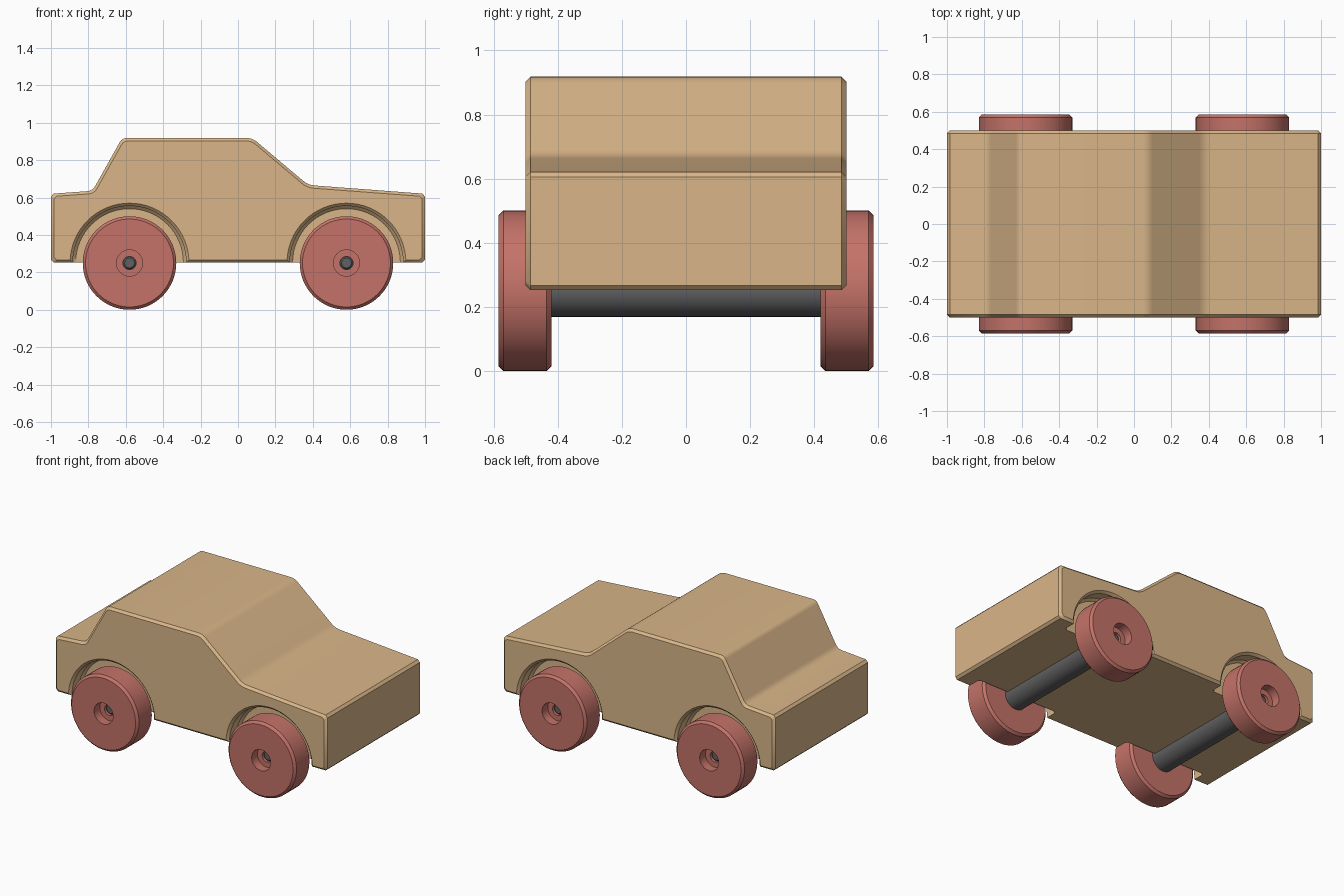
import bpy, bmesh
from math import radians, tau
from mathutils import Vector

if "Cube" in bpy.data.objects:
    bpy.data.objects.remove(bpy.data.objects["Cube"])

WHEEL_X, WHEEL_R, BOTTOM = 0.58, 0.25, 0.252
BEV = 0.015


def material(name, rgb):
    m = bpy.data.materials.new(name)
    m.diffuse_color = (*rgb, 1)
    m.use_nodes = True
    m.node_tree.nodes["Principled BSDF"].inputs["Base Color"].default_value = m.diffuse_color
    return m


wood = material("light_wood", (0.70, 0.47, 0.25))
red = material("red_paint", (0.55, 0.17, 0.14))
steel = material("dark_metal", (0.12, 0.12, 0.12))


def finish(name, bm, mat):
    bmesh.ops.remove_doubles(bm, verts=bm.verts, dist=1e-5)
    bmesh.ops.recalc_face_normals(bm, faces=bm.faces)
    mesh = bpy.data.meshes.new(name)
    bm.to_mesh(mesh)
    bm.free()
    ob = bpy.data.objects.new(name, mesh)
    bpy.context.collection.objects.link(ob)
    if mat:
        mesh.materials.append(mat)
    return ob


def activate(ob):
    bpy.ops.object.select_all(action='DESELECT')
    ob.select_set(True)
    bpy.context.view_layer.objects.active = ob


def smooth(ob):
    activate(ob)
    bpy.ops.object.shade_smooth_by_angle(angle=radians(30))


def lathe(name, points, centre, side, mat, closed=False):
    """Revolve (radius, y) points about a y-parallel axis; side flips y."""
    bm = bmesh.new()
    vs = [bm.verts.new((centre[0] + r, y * side, centre[1])) for r, y in points]
    edges = [bm.edges.new(p) for p in zip(vs, vs[1:])]
    if closed:
        edges.append(bm.edges.new((vs[-1], vs[0])))
    bmesh.ops.spin(bm, geom=vs + edges, cent=(centre[0], 0, centre[1]),
                   axis=(0, 1, 0), angle=tau, steps=64)
    return finish(name, bm, mat)


def inset(pts, d):
    """Offset a counter-clockwise outline inwards by d."""
    out = []
    for i, p in enumerate(pts):
        a = (p - pts[i - 1]).normalized()
        b = (pts[(i + 1) % len(pts)] - p).normalized()
        na, nb = Vector((-a.y, a.x)), Vector((-b.y, b.x))
        out.append(p + (na + nb) * (d / (1 + na.dot(nb))))
    return out


def round_corners(pts, sizes):
    """Cut each corner back by its size, with the given number of steps."""
    out = []
    for i, p in enumerate(pts):
        size, steps = sizes[i]
        a = p + (pts[i - 1] - p).normalized() * size
        b = p + (pts[(i + 1) % len(pts)] - p).normalized() * size
        for k in range(steps + 1):
            t = k / steps
            out.append(a * (1 - t) ** 2 + p * 2 * t * (1 - t) + b * t * t)
    return out


# Body: car outline lofted across the width with chamfered sides
outline = [(-1, BOTTOM), (1, BOTTOM), (1, 0.62), (0.375, 0.667), (0.077, 0.918),
           (-0.62, 0.918), (-0.778, 0.636), (-1, 0.62)]
corner = [(BEV, 1), (BEV, 1), (BEV, 1), (0.035, 4), (0.03, 4),
          (0.025, 4), (0.03, 4), (BEV, 1)]
full = [Vector(p) for p in outline]
small = inset(full, BEV)
bm = bmesh.new()
rings = []
for y, pts in ((-0.5, small), (-0.5 + BEV, full), (0.5 - BEV, full), (0.5, small)):
    rings.append([bm.verts.new((p.x, y, p.y)) for p in round_corners(pts, corner)])
n = len(rings[0])
for r0, r1 in zip(rings, rings[1:]):
    for i in range(n):
        j = (i + 1) % n
        bm.faces.new((r0[i], r0[j], r1[j], r1[i]))
bm.faces.new(rings[0])
bm.faces.new(rings[-1])
body = finish("car_body", bm, wood)

# Wheel arches: chamfered round pockets cut into both sides
arch = [(0, 0.4), (0.288, 0.4), (0.303, 0.415), (0.303, 0.485), (0.348, 0.53), (0, 0.53)]
for x in (-WHEEL_X, WHEEL_X):
    for side in (-1, 1):
        cutter = lathe("arch_cutter", arch, (x, BOTTOM), side, None)
        cutter.hide_render = True
        activate(body)
        mod = body.modifiers.new("arch", 'BOOLEAN')
        mod.operation, mod.solver, mod.object = 'DIFFERENCE', 'EXACT', cutter
        bpy.ops.object.modifier_apply(modifier=mod.name)
        bpy.data.objects.remove(cutter)
smooth(body)

# Wheels with a counterbored hub, and axles with thin pins at the ends
wheel = [(0.035, 0.42), (0.235, 0.42), (0.25, 0.435), (0.25, 0.57), (0.235, 0.585),
         (0.07, 0.585), (0.07, 0.525), (0.035, 0.525)]
axle = [(0, -0.515), (0.026, -0.515), (0.034, -0.507), (0.034, -0.421), (0.081, -0.421),
        (0.081, 0.421), (0.034, 0.421), (0.034, 0.507), (0.026, 0.515), (0, 0.515)]
for end, x in (("rear", -WHEEL_X), ("front", WHEEL_X)):
    for label, side in (("right", -1), ("left", 1)):
        smooth(lathe(f"{end}_{label}_wheel", wheel, (x, WHEEL_R), side, red, closed=True))
    smooth(lathe(f"{end}_axle", axle, (x, WHEEL_R), 1, steel))
